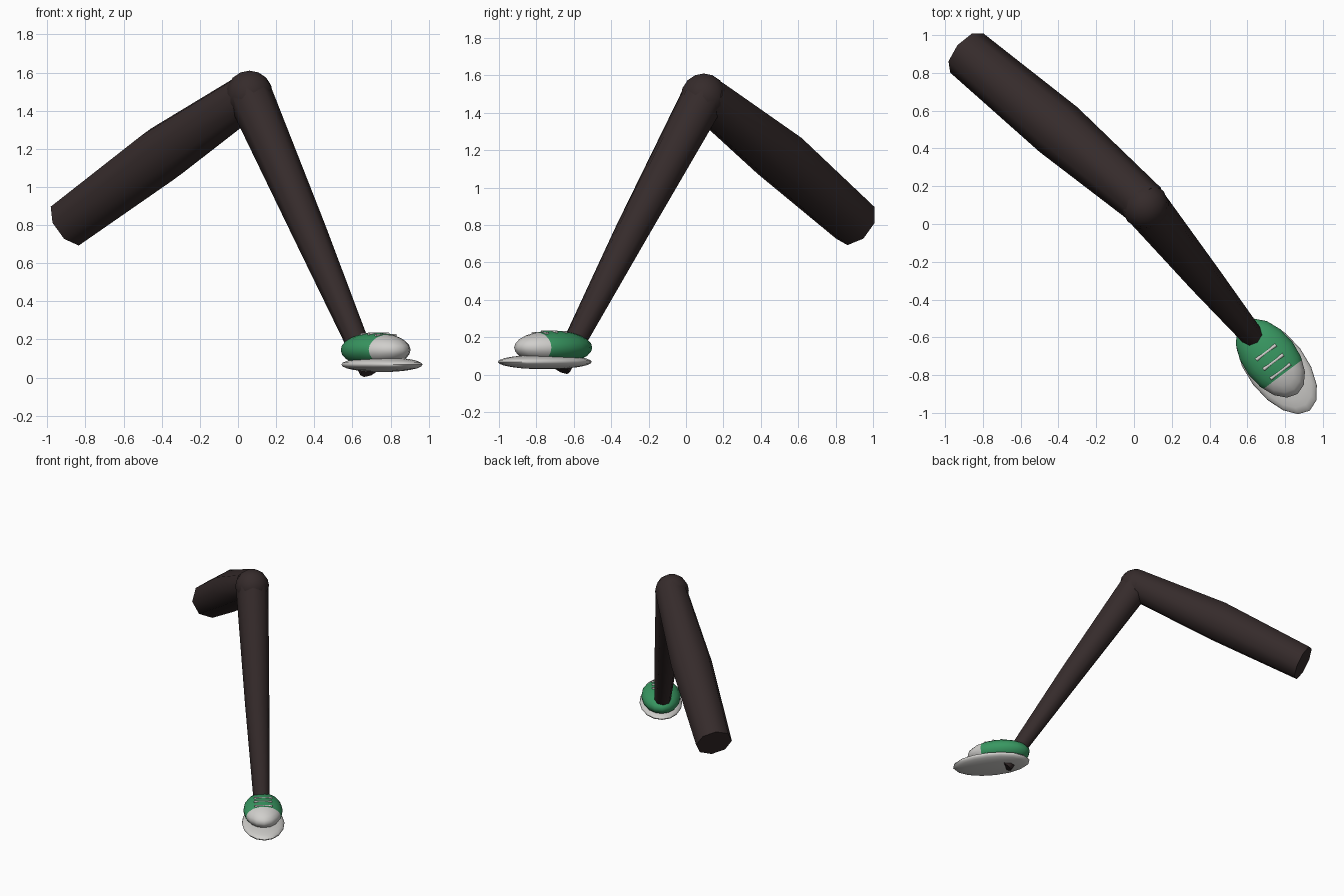
import bpy, bmesh, math
from mathutils import Vector, Matrix

old = bpy.data.objects.get("Cube")
if old:
    bpy.data.objects.remove(old, do_unlink=True)


def material(name, rgb):
    m = bpy.data.materials.new(name)
    m.use_nodes = True
    m.diffuse_color = (*rgb, 1)
    m.node_tree.nodes["Principled BSDF"].inputs["Base Color"].default_value = (*rgb, 1)
    return m


brown = material("dark brown", (0.036, 0.024, 0.024))
green = material("shoe green", (0.04, 0.31, 0.12))
white = material("off white", (0.63, 0.62, 0.60))


def finish(name, bm, mats):
    """Smooth the faces, keep cap edges sharp, and make the object."""
    bmesh.ops.recalc_face_normals(bm, faces=bm.faces)
    for f in bm.faces:
        f.smooth = True
    for e in bm.edges:
        if len(e.link_faces) == 2 and e.calc_face_angle() > math.radians(65):
            e.smooth = False
    mesh = bpy.data.meshes.new(name)
    bm.to_mesh(mesh)
    bm.free()
    for m in mats:
        mesh.materials.append(m)
    obj = bpy.data.objects.new(name, mesh)
    bpy.context.collection.objects.link(obj)
    return obj


def limb(name, stations, mat, sides=8):
    """Tapered tube through (centre, radius) stations, capped at both ends."""
    bm = bmesh.new()
    first, last = Vector(stations[0][0]), Vector(stations[-1][0])
    turn = (last - first).to_track_quat('Z', 'Y')
    rings = []
    for centre, r in stations:
        ring = []
        for i in range(sides):
            a = math.tau * i / sides
            p = turn @ Vector((r * math.cos(a), r * math.sin(a), 0))
            ring.append(bm.verts.new(p + Vector(centre)))
        rings.append(ring)
    for lo, hi in zip(rings, rings[1:]):
        for i in range(sides):
            j = (i + 1) % sides
            bm.faces.new((lo[i], lo[j], hi[j], hi[i]))
    bm.faces.new(rings[0])
    bm.faces.new(rings[-1])
    return finish(name, bm, [mat])


def ellipsoid(centre, radii, yaw, segs, rings):
    bm = bmesh.new()
    place = (Matrix.Translation(centre) @ Matrix.Rotation(yaw, 4, 'Z')
             @ Matrix.Diagonal((*radii, 1)))
    bmesh.ops.create_uvsphere(bm, u_segments=segs, v_segments=rings, radius=1, matrix=place)
    return bm


# Leg: thigh, knee and shin
knee = (0.06, 0.095, 1.485)
limb("thigh", [((-0.885, 0.905, 0.812), 0.136),
               ((-0.40, 0.50, 1.17), 0.155),
               ((0.065, 0.10, 1.49), 0.12)], brown)
finish("knee", ellipsoid(knee, (0.125,) * 3, math.radians(-50), 12, 8), [brown])
limb("shin", [(knee, 0.12),
              ((0.375, -0.29, 0.765), 0.09),
              ((0.69, -0.67, 0.033), 0.053)], brown)

# Shoe sole
yaw = math.radians(-53)
finish("sole", ellipsoid((0.755, -0.755, 0.068), (0.292, 0.157, 0.039), yaw, 16, 12), [white])

# Shoe upper with a toe cap, split across its length
centre = Vector((0.722, -0.71, 0.145))
radii = (0.238, 0.145, 0.09)
along = Vector((math.cos(yaw), math.sin(yaw), 0))
across = Vector((-along.y, along.x, 0))
bm = ellipsoid(centre, radii, yaw, 16, 12)
toe = 0.108
bmesh.ops.bisect_plane(bm, geom=bm.verts[:] + bm.edges[:] + bm.faces[:],
                       plane_co=centre + along * toe, plane_no=along)
for f in bm.faces:
    f.material_index = int((f.calc_center_median() - centre).dot(along) > toe)
finish("shoe_upper", bm, [green, white])

# Laces: straight bars whose ends come out on both sides of the upper
half = 0.066
for i, t in enumerate((-0.038, 0.026, 0.088)):
    rise = radii[2] * math.sqrt(1 - (t / radii[0]) ** 2 - (half / radii[1]) ** 2)
    mid = centre + along * t + Vector((0, 0, rise + 0.003))
    limb(f"lace_{i + 1}", [(mid - across * half, 0.009), (mid + across * half, 0.009)], white, 6)
